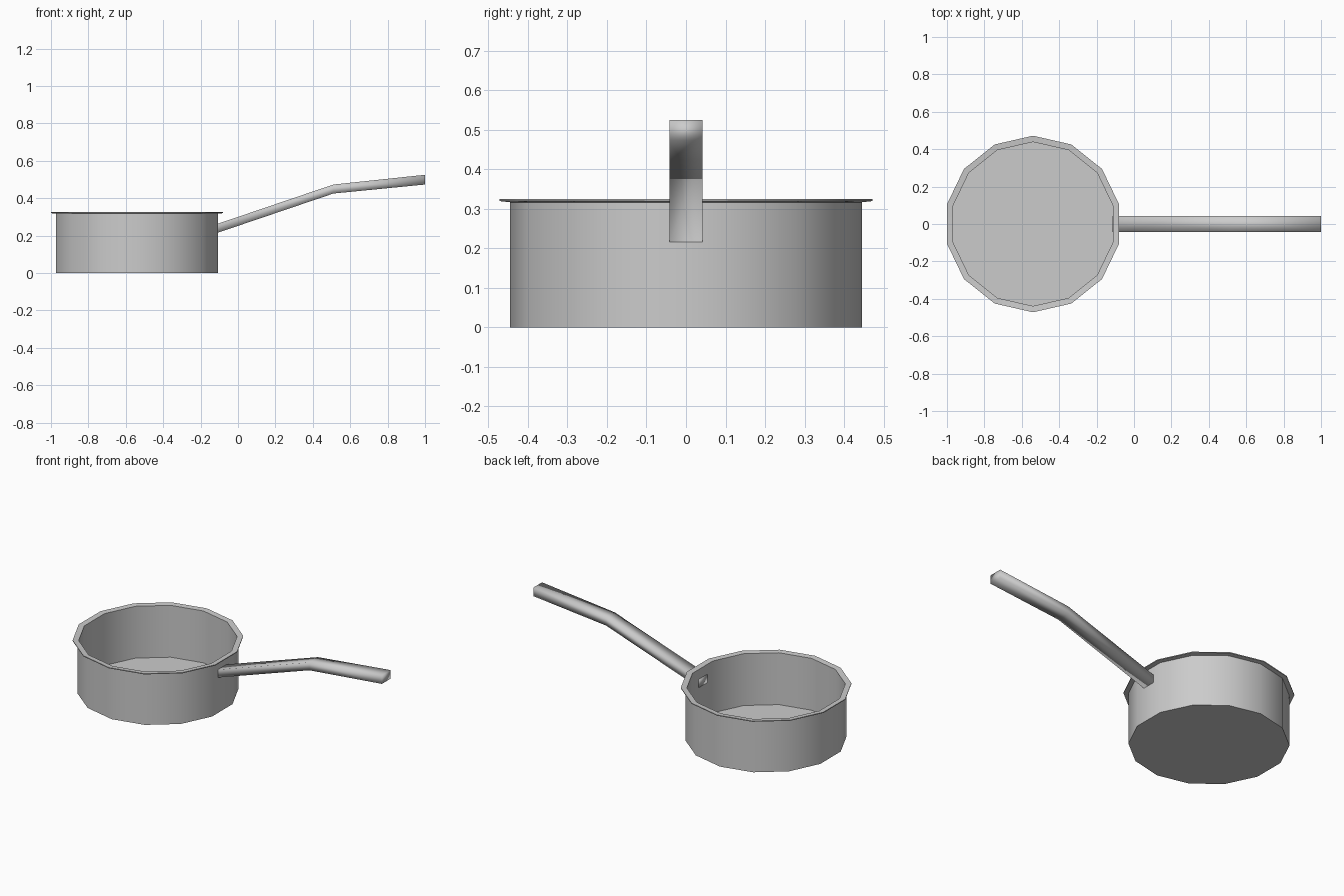
import bpy, bmesh
from math import cos, sin, pi, radians

if "Cube" in bpy.data.objects:
    bpy.data.objects.remove(bpy.data.objects["Cube"])

SIDES = 14
CENTRE_X = -0.54


def finish(name, bm, angle):
    bmesh.ops.recalc_face_normals(bm, faces=bm.faces)
    mesh = bpy.data.meshes.new(name)
    bm.to_mesh(mesh)
    bm.free()
    mesh.shade_smooth()
    mesh.set_sharp_from_angle(angle=radians(angle))
    obj = bpy.data.objects.new(name, mesh)
    bpy.context.collection.objects.link(obj)
    return obj


def loft(name, rings, angle):
    """Bridge successive rings of points and cap both ends."""
    bm = bmesh.new()
    loops = [[bm.verts.new(p) for p in ring] for ring in rings]
    for a, b in zip(loops, loops[1:]):
        n = len(a)
        for i in range(n):
            j = (i + 1) % n
            bm.faces.new((a[i], a[j], b[j], b[i]))
    bm.faces.new(loops[0])
    bm.faces.new(loops[-1])
    return finish(name, bm, angle)


def pan_ring(radius, z):
    angles = [pi / 2 + 2 * pi * i / SIDES for i in range(SIDES)]
    return [(CENTRE_X + radius * cos(a), radius * sin(a), z) for a in angles]


# Pan body: thin wall with an outward lip, from the base up, over and down inside
profile = [(0.445, 0.0), (0.445, 0.317), (0.472, 0.320), (0.472, 0.325),
           (0.4385, 0.322), (0.4385, 0.006)]
loft("pan_body", [pan_ring(r, z) for r, z in profile], 30)

# Handle: bent rectangular bar, just poking through the wall
W = 0.042
stations = [(-0.115, 0.213, 0.261), (0.51, 0.425, 0.473), (1.0, 0.473, 0.525)]
loft("handle", [[(x, -W, lo), (x, W, lo), (x, W, hi), (x, -W, hi)]
                for x, lo, hi in stations], 180)
